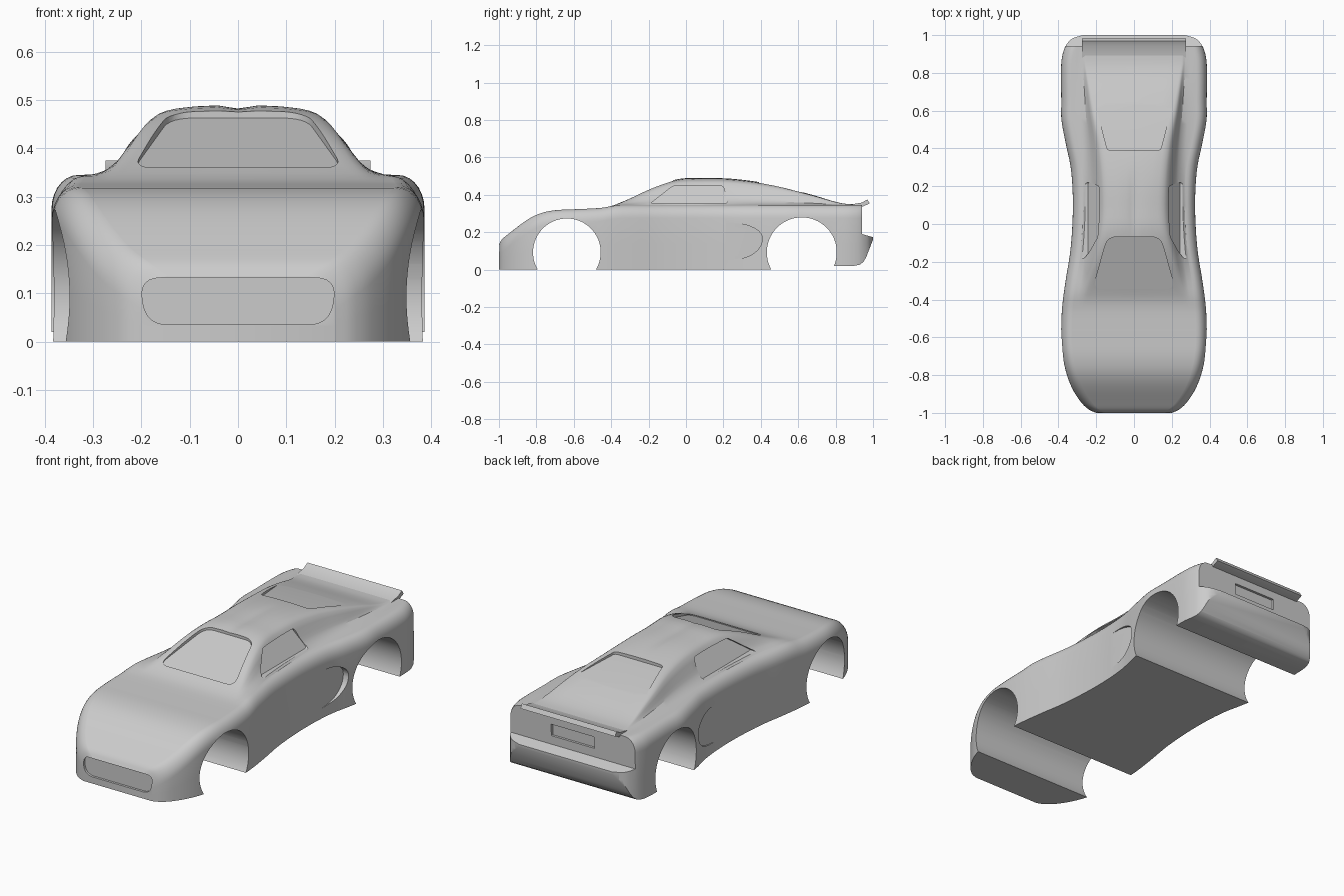
import bpy, bmesh, math

if "Cube" in bpy.data.objects:
    bpy.data.objects.remove(bpy.data.objects["Cube"])

paint = bpy.data.materials.new("body_grey")
paint.diffuse_color = (0.6, 0.6, 0.6, 1)
paint.use_nodes = True
paint.node_tree.nodes["Principled BSDF"].inputs["Base Color"].default_value = paint.diffuse_color


def curve(keys, y):
    """Smooth interpolation through (y, value) keys."""
    n = len(keys)
    if y <= keys[0][0]:
        return keys[0][1]
    if y >= keys[-1][0]:
        return keys[-1][1]

    def slope(i):
        a, b = keys[max(i - 1, 0)], keys[min(i + 1, n - 1)]
        return (b[1] - a[1]) / (b[0] - a[0])

    i = max(k for k in range(n - 1) if keys[k][0] <= y)
    (y0, v0), (y1, v1) = keys[i], keys[i + 1]
    d = y1 - y0
    t = (y - y0) / d
    return (v0 * (2*t**3 - 3*t*t + 1) + v1 * (3*t*t - 2*t**3)
            + d * (slope(i) * (t**3 - 2*t*t + t) + slope(i + 1) * (t**3 - t*t)))


# Body guide curves along y
WIDTH = [(-1, .20), (-.985, .235), (-.95, .275), (-.88, .322), (-.8, .355), (-.7, .377),
         (-.6, .385), (-.45, .381), (-.3, .362), (-.15, .338), (0, .326), (.15, .324),
         (.3, .335), (.42, .36), (.55, .384), (.65, .385), (.85, .385), (.92, .372),
         (.96, .35), (.985, .32), (1, .27)]
SHOULDER = [(-1, .135), (-.985, .16), (-.95, .19), (-.85, .265), (-.78, .3), (-.7, .317),
            (-.6, .322), (-.45, .33), (-.38, .342), (-.3, .345), (.9, .345), (1, .345)]
ROOF = [(-1, 0), (-.42, .33), (-.36, .354), (-.3, .381), (-.2, .43), (-.1, .469), (-.02, .487),
        (.08, .489), (.2, .488), (.3, .48), (.4, .466), (.5, .446), (.6, .42), (.7, .392),
        (.8, .362), (.86, .351), (1, .347)]
ROOF_HALF = [(-.4, .24), (-.2, .18), (0, .13), (.2, .13), (.4, .155), (.6, .205), (.85, .25)]
CABIN_HALF = [(-.4, .3), (-.2, .268), (0, .24), (.2, .236), (.4, .243), (.6, .258), (.85, .272)]
GROOVE = [(-.1, 0), (0, .007), (.15, .007), (.3, 0)]


def half_section(y):
    w, s = curve(WIDTH, y), curve(SHOULDER, y)
    c = max(curve(ROOF, y), s)
    b = min(curve(CABIN_HALF, y), w - .07)
    a = min(curve(ROOF_HALF, y), b - .02)
    g = curve(GROOVE, y)
    pts = [(w, 0), (w, (s - .07) * .5)]
    for k in range(8):                                   # rounded shoulder
        t = math.pi / 2 * k / 7
        pts.append((w - .055 + .055 * math.cos(t), s - .07 + .07 * math.sin(t)))
    pts.append((min(b + .03, w - .057), s + .015 * (c - s)))
    for u, v in [(.96, .18), (.86, .28), (.75, .39), (.58, .64), (.42, .82), (.29, .89),
                 (.15, .93), (0, .955)]:                 # cabin flank
        pts.append((a + (b - a) * u, s + (c - s) * v))
    pts += [(a * .7, s + (c - s) * .985), (.042, c), (.02, c - g * .5), (0, c - g)]
    return pts


def make_object(name, bm):
    bmesh.ops.recalc_face_normals(bm, faces=bm.faces)
    mesh = bpy.data.meshes.new(name)
    bm.to_mesh(mesh)
    bm.free()
    mesh.materials.append(paint)
    ob = bpy.data.objects.new(name, mesh)
    bpy.context.collection.objects.link(ob)
    return ob


def loft(name, loops):
    bm = bmesh.new()
    rings = [[bm.verts.new(p) for p in loop] for loop in loops]
    n = len(rings[0])
    for r0, r1 in zip(rings, rings[1:]):
        for i in range(n):
            j = (i + 1) % n
            bm.faces.new((r0[i], r0[j], r1[j], r1[i]))
    bm.faces.new(rings[0])
    bm.faces.new(rings[-1])
    return make_object(name, bm)


def rounded(pts, r, steps=6):
    """Round the corners of a 2D outline."""
    out = []
    for i, p in enumerate(pts):
        ends = []
        for q in (pts[i - 1], pts[(i + 1) % len(pts)]):
            f = min(r / math.dist(p, q), .48)
            ends.append((p[0] + (q[0] - p[0]) * f, p[1] + (q[1] - p[1]) * f))
        for k in range(steps + 1):
            t = k / steps
            out.append(tuple((1-t)**2 * ends[0][m] + 2*t*(1-t) * p[m] + t*t * ends[1][m]
                             for m in (0, 1)))
    return out


def across(name, outline, half):
    """Extrude a (y, z) outline across the car."""
    return loft(name, [[(x, y, z) for y, z in outline] for x in (-half, half)])


# Main body shell
stations = [-math.cos(math.pi * i / 90) for i in range(91)]
loops = []
for y in stations:
    h = half_section(y)
    loops.append([(x, y, z) for x, z in h] + [(-x, y, z) for x, z in h[-2::-1]])
body = loft("car_body", loops)

cutters = []

# Wheel arches
for y, r in ((-.637, .181), (.619, .187)):
    ring = [(y + r * math.cos(2 * math.pi * k / 64), .092 + r * math.sin(2 * math.pi * k / 64))
            for k in range(64)]
    cutters.append(across("arch_cutter", ring, .6))

# Rear panel above the bumper, and tucked underside below it
cutters.append(across("rear_panel_cutter",
               [(.943, .5), (.94, .19), (1.003, .172), (1.2, .172), (1.2, .5)], .6))
cutters.append(across("rear_underside_cutter",
               [(1.003, .168), (.965, .07), (.95, .042), (.93, .026), (.9, .02), (.7, .02),
                (.7, -.1), (1.2, -.1), (1.2, .168)], .6))

# Number plate recess
cutters.append(loft("plate_cutter", [[(x, y, z) for x, z in
               [(-.125, .235), (.125, .235), (.125, .295), (-.125, .295)]] for y in (.928, 1.1)]))

# Nose opening
nose = rounded([(-.205, .132), (.205, .132), (.19, .035), (-.19, .035)], .045)
cutters.append(loft("nose_cutter", [[(x, y, z) for x, z in nose] for y in (-1.2, -.988)]))

# Windscreen and rear window, recessed to a sloping glass plane
screen = rounded([(-.218, -.345), (.218, -.345), (.14, -.068), (-.14, -.068)], .05)
cutters.append(loft("windscreen_cutter",
               [[(x, y, .355 + (y + .345) * .39) for x, y in screen],
                [(x, y, .7) for x, y in screen]]))
hatch = rounded([(-.14, .39), (.14, .39), (.235, .75), (-.235, .75)], .015)
cutters.append(loft("rear_window_cutter",
               [[(x, y, .451 - (y - .39) * .165) for x, y in hatch],
                [(x, y, .7) for x, y in hatch]]))

# Side windows and side air intakes
window = rounded([(-.19, .353), (.222, .353), (.2, .447), (-.07, .447)], .015)
intake = rounded([(.15, .247), (.31, .247), (.41, .2), (.405, .12), (.33, .062), (.15, .045)], .06)
for s in (1, -1):
    cutters.append(loft("side_window_cutter",
                   [[(s * (.246 - .8 * (z - .35)), y, z) for y, z in window],
                    [(s * .6, y, z) for y, z in window]]))
    cutters.append(loft("intake_cutter", [[(s * x, y, z) for y, z in intake] for x in (.327, .6)]))

bpy.context.view_layer.objects.active = body
for cutter in cutters:
    mod = body.modifiers.new("cut", 'BOOLEAN')
    mod.operation, mod.solver, mod.object = 'DIFFERENCE', 'EXACT', cutter
    bpy.ops.object.modifier_apply(modifier=mod.name)
    bpy.data.objects.remove(cutter)

# Tail spoiler lip
spoiler = across("tail_spoiler", [(.86, .34), (.9, .351), (.94, .358), (.97, .375),
                                  (.982, .353), (.945, .337)], .275)

# Smooth shading with sharp cut edges
for ob in (body, spoiler):
    bpy.ops.object.select_all(action='DESELECT')
    ob.select_set(True)
    bpy.context.view_layer.objects.active = ob
    bpy.ops.object.shade_smooth_by_angle(angle=math.radians(30))
